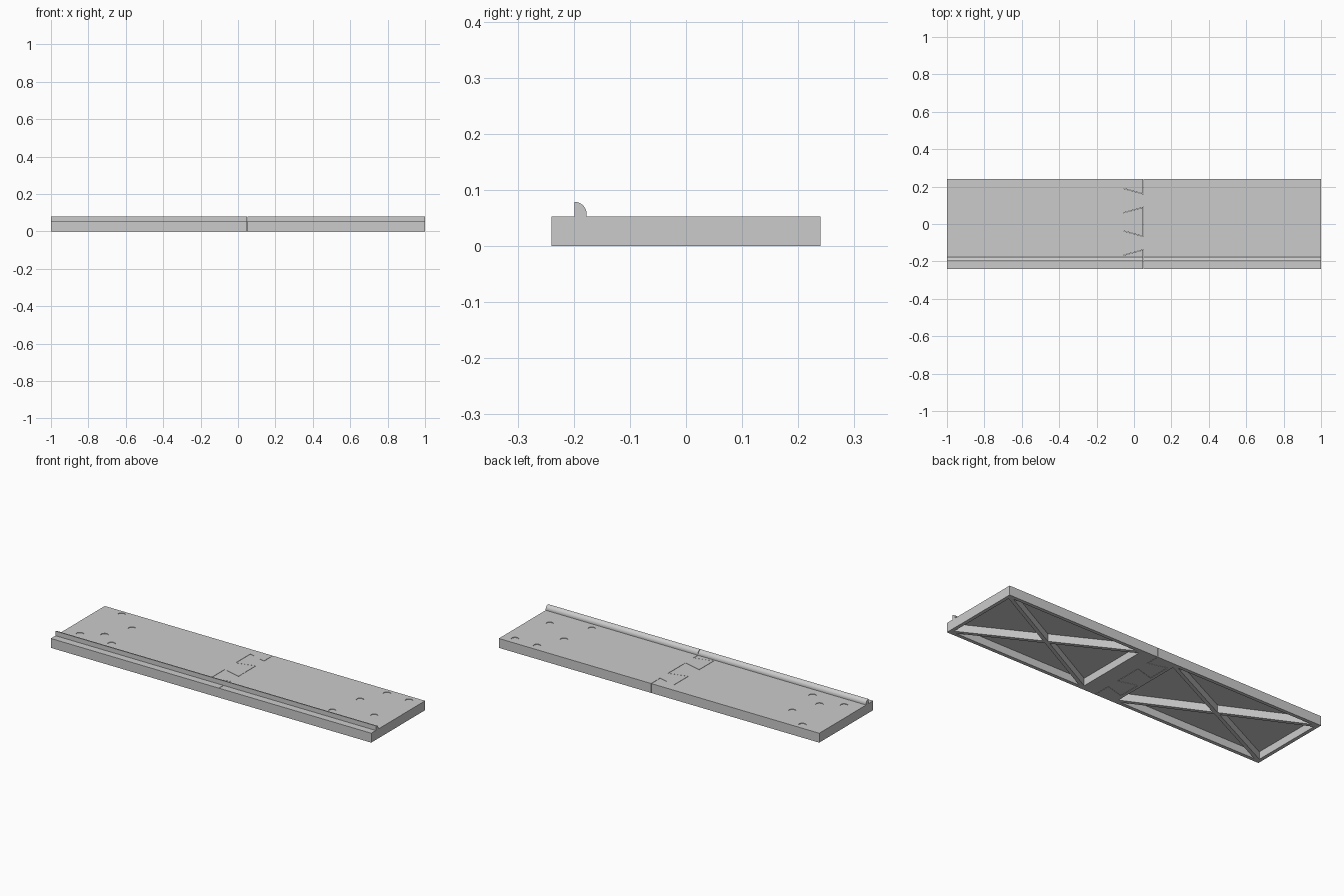
import bpy, bmesh, math
from mathutils import Vector

if "Cube" in bpy.data.objects:
    bpy.data.objects.remove(bpy.data.objects["Cube"])

W, TOP, CEIL = 0.24, 0.053, 0.042     # half depth, top height, pocket ceiling
SEAM, TAIL, GAP = 0.05, -0.055, 0.002  # joint seam, dovetail tip, clearance
RIM, RIB = 0.02, 0.02


def prism(bm, pts, direction):
    """Extrude a closed 3D outline along a direction."""
    face = bm.faces.new([bm.verts.new(p) for p in pts])
    res = bmesh.ops.extrude_face_region(bm, geom=[face], use_keep_orig=True)
    vs = [g for g in res["geom"] if isinstance(g, bmesh.types.BMVert)]
    bmesh.ops.translate(bm, verts=vs, vec=Vector(direction))


def flat(pts, z):
    return [(x, y, z) for x, y in pts]


def finish(bm, name):
    bmesh.ops.recalc_face_normals(bm, faces=bm.faces)
    me = bpy.data.meshes.new(name)
    bm.to_mesh(me)
    bm.free()
    ob = bpy.data.objects.new(name, me)
    bpy.context.collection.objects.link(ob)
    return ob


def cut(ob, cutter):
    mod = ob.modifiers.new("cut", "BOOLEAN")
    mod.operation = "DIFFERENCE"
    mod.solver = "EXACT"
    mod.object = cutter
    cutter.hide_render = True
    bpy.context.view_layer.objects.active = ob
    bpy.ops.object.modifier_apply(modifier=mod.name)
    bpy.data.objects.remove(cutter)


def half_outline(end, grow):
    """Half of the base, with the dovetail edge at the seam."""
    pts = [(end, -W), (end, W), (SEAM - grow, W)]
    for cy in (0.125, -0.102):
        for x, h in ((SEAM, 0.035), (TAIL, 0.064), (TAIL, -0.064), (SEAM, -0.035)):
            pts.append((x - grow, cy + math.copysign(abs(h) + grow, h)))
    return pts + [(SEAM - grow, -W)]


def pocket(bm, x0, x1):
    """Four triangular pockets that leave an X of ribs."""
    cx, a, b = (x0 + x1) / 2, (x1 - x0) / 2, W - RIM
    length = math.hypot(a, b)
    ax, ay = RIB / 2 * length / b, RIB / 2 * length / a
    for s in (1, -1):
        for tri in ([(ax, 0), (a, b - ay), (a, ay - b)],
                    [(0, ay), (a - ax, b), (ax - a, b)]):
            pts = [(cx + s * x, s * y) for x, y in tri]
            prism(bm, flat(pts, -0.02), (0, 0, CEIL + 0.02))


def recesses(bm, spots, r=0.02):
    """Shallow round recesses in the top."""
    for x, y in spots:
        ring = [(x + r * math.cos(i * math.pi / 16), y + r * math.sin(i * math.pi / 16))
                for i in range(32)]
        prism(bm, flat(ring, TOP - 0.003), (0, 0, 0.03))


# Base halves: side name, outer end, clearance, pocket range, recess spots
halves = [
    ("left", -1, GAP, (-1 + RIM, -0.075),
     [(-.87, .205), (-.91, -.11), (-.80, -.047), (-.73, .096), (-.71, -.114)]),
    ("right", 1, 0, (0.145, 1 - RIM),
     [(.68, -.13), (.72, .06), (.79, .20), (.93, .196), (.89, -.056)]),
]
for side, end, grow, span, spots in halves:
    bm = bmesh.new()
    prism(bm, flat(half_outline(end, grow), 0), (0, 0, TOP))
    base = finish(bm, side + "_base")
    bm = bmesh.new()
    pocket(bm, *span)
    recesses(bm, spots)
    cut(base, finish(bm, "cutter"))

    # Quarter-round rail on top, flat side to the front
    y, r, z = -0.199, 0.022, 0.057
    prof = [(y, TOP)] + [(y + r * math.sin(t), z + r * math.cos(t))
                         for t in (i * math.pi / 24 for i in range(13))] + [(y + r, TOP)]
    bm = bmesh.new()
    start = SEAM - grow
    prism(bm, [(start, py, pz) for py, pz in prof], (end - start, 0, 0))
    rail = finish(bm, side + "_rail")
    bpy.ops.object.select_all(action="DESELECT")
    rail.select_set(True)
    bpy.context.view_layer.objects.active = rail
    bpy.ops.object.shade_smooth_by_angle(angle=math.radians(30))
